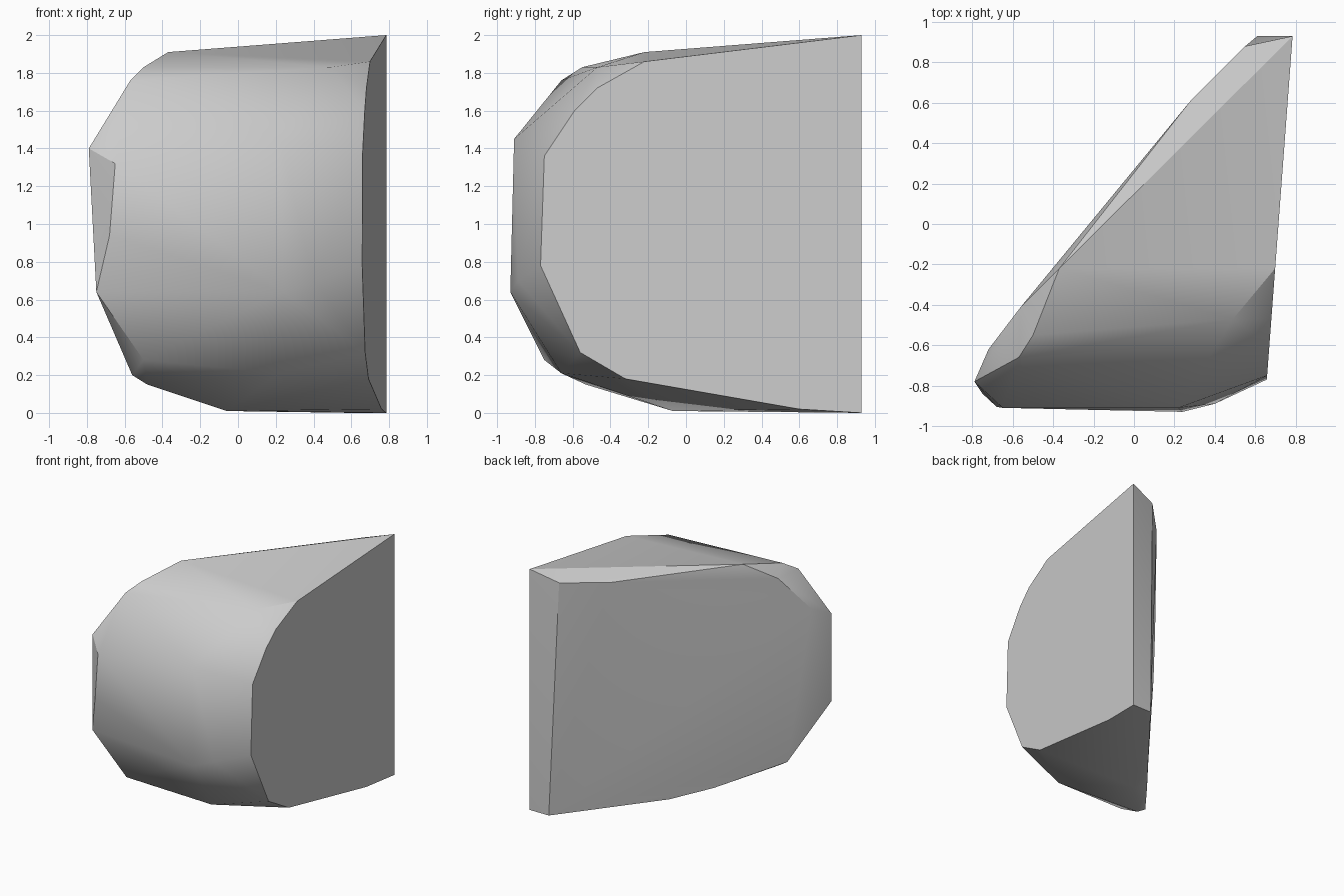
import bpy
import bmesh
import math
from mathutils import Vector

# Remove the default object
default_cube = bpy.data.objects.get("Cube")
if default_cube:
    bpy.data.objects.remove(default_cube, do_unlink=True)


def make_material(name, colour):
    material = bpy.data.materials.new(name)
    material.use_nodes = True
    material.diffuse_color = colour
    shader = material.node_tree.nodes.get("Principled BSDF")
    shader.inputs["Base Color"].default_value = colour
    return material


def on_side_plane(y, z):
    """Place a profile point on the slightly tilted flat side."""
    lean = (y - .93) * .075
    return Vector((.785 + lean, y, z))


def hull_object(name, points, material, sharp_angle):
    """Wrap the points in a closed convex shell."""
    bm = bmesh.new()
    for point in points:
        bm.verts.new(point)
    result = bmesh.ops.convex_hull(bm, input=bm.verts[:])
    loose = set(result["geom_interior"]) | set(result["geom_unused"])
    loose_verts = [g for g in loose if isinstance(g, bmesh.types.BMVert)]
    bmesh.ops.delete(bm, geom=loose_verts, context="VERTS")
    bmesh.ops.recalc_face_normals(bm, faces=bm.faces[:])
    # Merge triangles that lie in one plane
    bmesh.ops.dissolve_limit(bm, angle_limit=math.radians(1.5),
                             verts=bm.verts[:], edges=bm.edges[:])
    mesh = bpy.data.meshes.new(name)
    bm.to_mesh(mesh)
    bm.free()
    mesh.materials.append(material)
    shell = bpy.data.objects.new(name, mesh)
    bpy.context.collection.objects.link(shell)
    bpy.ops.object.select_all(action="DESELECT")
    shell.select_set(True)
    bpy.context.view_layer.objects.active = shell
    bpy.ops.object.shade_smooth_by_angle(angle=math.radians(sharp_angle))
    return shell


# Outline of the flat side, as depth and height
side_profile = [
    (.93, 2), (-.22, 1.86), (-.47, 1.72), (-.59, 1.6), (-.75, 1.36),
    (-.77, .78), (-.56, .32), (-.32, .18), (.6, .02), (.93, 0),
]

# Rim of the slanted back, from the top corner round to the bottom corner
back_rim = [
    (.55, .88, 1.93), (.28, .61, 1.9), (-.56, -.41, 1.77),
    (-.72, -.62, 1.48), (-.79, -.78, 1.4), (-.75, -.84, .64),
    (-.56, -.53, .2), (-.2, -.08, .06), (.02, .19, .01), (.61, .93, 0),
]

# Corners of the rounded crown
crown = [(-.37, -.22, 1.91), (-.5, -.55, 1.83), (-.57, -.66, 1.76),
         (.49, -.47, 1.83)]

# Corners of the broad front
front = [(-.65, -.91, 1.32), (-.68, -.905, .94), (.22, -.91, 1.45),
         (.24, -.93, .64), (.4, -.89, .7)]

# Corners of the tapered underside
underside = [(-.5, -.75, .28), (-.48, -.53, .15), (.22, -.66, .21),
             (-.06, -.07, .01)]

stone_grey = make_material("stone grey", (.6, .6, .6, 1))
outline = [on_side_plane(y, z) for y, z in side_profile]
hull_object("rock_chunk", outline + back_rim + crown + front + underside,
            stone_grey, 30)
